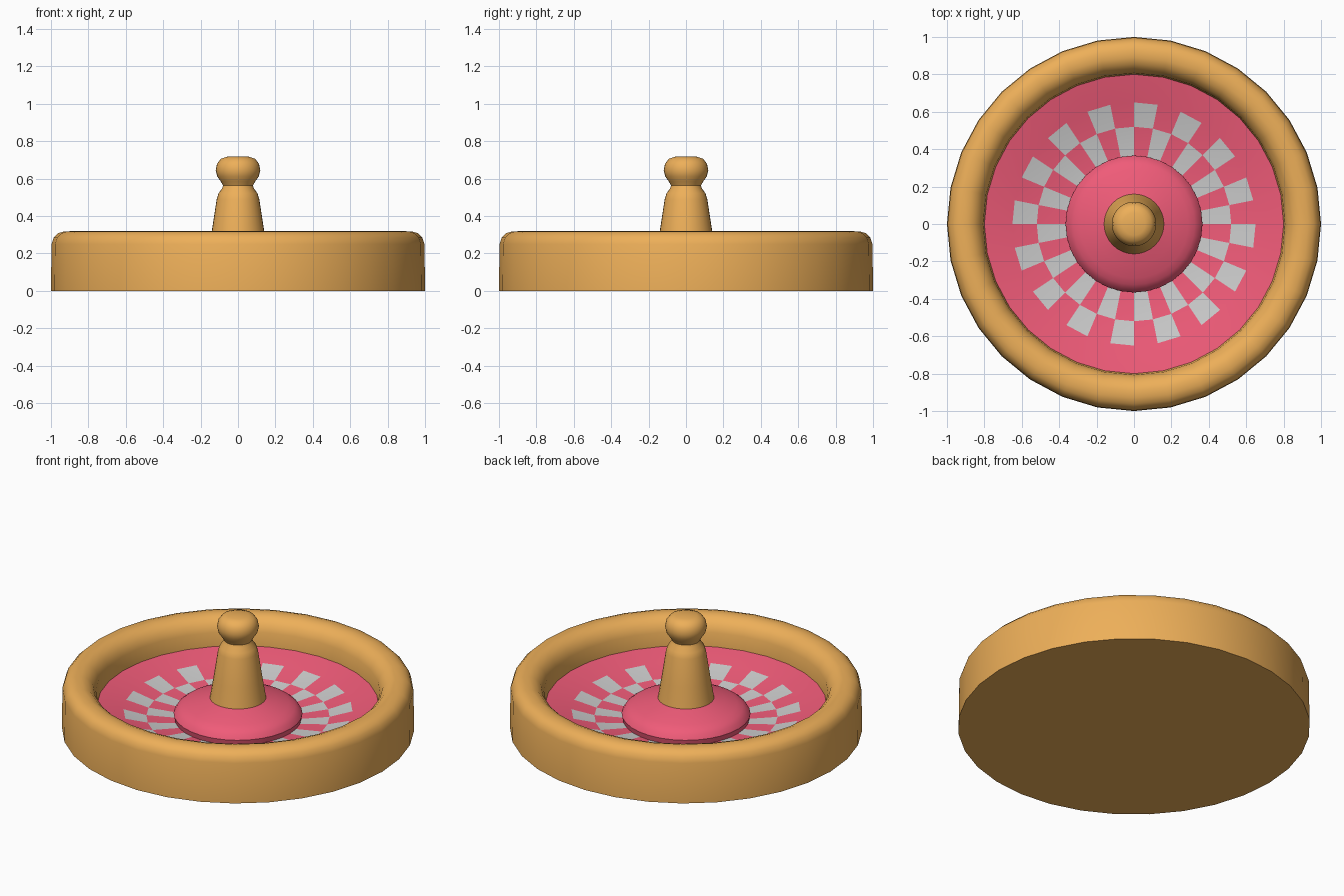
import bpy, bmesh
from math import cos, sin, pi, radians

if "Cube" in bpy.data.objects:
    bpy.data.objects.remove(bpy.data.objects["Cube"])

SIDES = 32


def material(name, rgb):
    m = bpy.data.materials.new(name)
    m.diffuse_color = (*rgb, 1)
    m.use_nodes = True
    m.node_tree.nodes["Principled BSDF"].inputs["Base Color"].default_value = m.diffuse_color
    return m


wood = material("wood", (0.85, 0.43, 0.10))
red = material("red", (0.87, 0.105, 0.19))
grey = material("grey", (0.53, 0.53, 0.53))


def lathe(name, profile, mats, pick=None, angle=40):
    """Spin (radius, z) points about z; pick(row, side) chooses the material."""
    bm = bmesh.new()
    rings = []
    for r, z in profile:
        if r == 0:
            rings.append([bm.verts.new((0, 0, z))] * SIDES)
        else:
            rings.append([bm.verts.new((r * cos(2 * pi * k / SIDES),
                                        r * sin(2 * pi * k / SIDES), z))
                          for k in range(SIDES)])
    for row, (a, b) in enumerate(zip(rings, rings[1:])):
        for k in range(SIDES):
            n = (k + 1) % SIDES
            corners = list(dict.fromkeys((a[k], a[n], b[n], b[k])))
            f = bm.faces.new(corners)
            f.material_index = pick(row, k) if pick else 0
    me = bpy.data.meshes.new(name)
    bm.to_mesh(me)
    bm.free()
    for m in mats:
        me.materials.append(m)
    ob = bpy.data.objects.new(name, me)
    bpy.context.collection.objects.link(ob)
    bpy.ops.object.select_all(action='DESELECT')
    ob.select_set(True)
    bpy.context.view_layer.objects.active = ob
    bpy.ops.object.shade_smooth_by_angle(angle=radians(angle))
    return ob


# Wooden bowl: closed base, outer wall, rounded rim, inner wall
lathe("bowl_rim", [(0, 0), (1, 0), (0.997, 0.25), (0.985, 0.285), (0.962, 0.308),
                   (0.93, 0.318), (0.89, 0.319), (0.855, 0.306), (0.825, 0.277),
                   (0.807, 0.235), (0.80, 0.15)], [wood])

# Sloping track with two rows of alternating pockets
lathe("pocket_track", [(0.80, 0.15), (0.65, 0.118), (0.52, 0.082), (0.36, 0.068)],
      [red, grey],
      lambda row, k: int((row == 1 and k % 2 == 1) or (row == 2 and k % 2 == 0)))

# Domed hub
lathe("hub_dome", [(0.36, 0.068), (0.366, 0.10), (0.35, 0.127), (0.325, 0.146),
                   (0.29, 0.161), (0.22, 0.183), (0.155, 0.20)], [red])

# Turned spindle with a round knob
lathe("spindle", [(0.16, 0.20), (0.14, 0.32), (0.114, 0.49), (0.104, 0.522),
                  (0.085, 0.548), (0.08, 0.563), (0.092, 0.585), (0.111, 0.612),
                  (0.119, 0.645), (0.112, 0.68), (0.092, 0.706), (0.06, 0.717),
                  (0, 0.719)], [wood])
